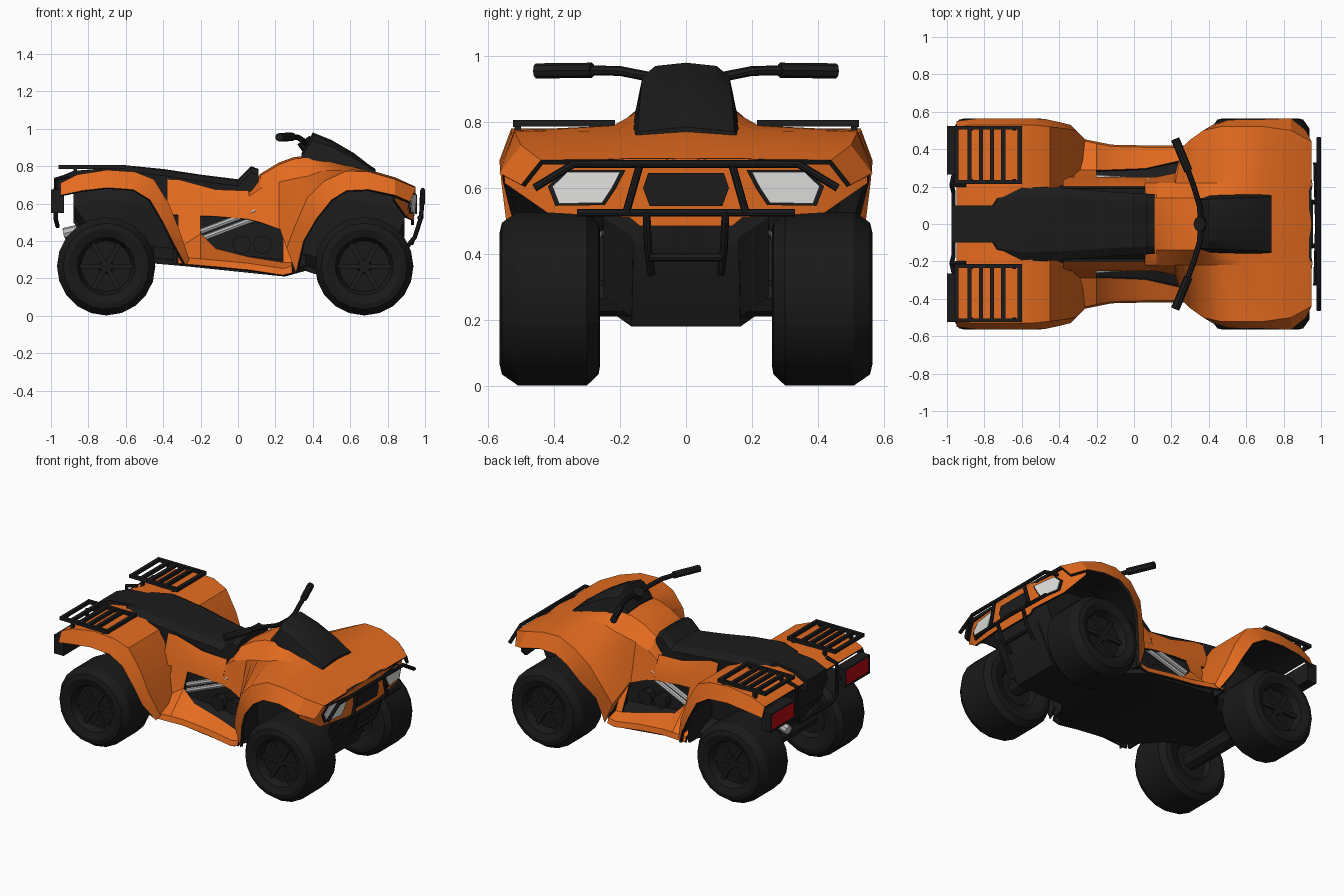
import bpy, bmesh, math
from mathutils import Vector, Matrix

if "Cube" in bpy.data.objects:
    bpy.data.objects.remove(bpy.data.objects["Cube"])

def material(name, *rgb):
    mat = bpy.data.materials.new(name)
    mat.use_nodes = True
    mat.diffuse_color = (*rgb, 1)
    mat.node_tree.nodes["Principled BSDF"].inputs["Base Color"].default_value = (*rgb, 1)
    return mat

ORANGE = material("orange plastic", .78, .148, .014)
BLACK = material("black plastic", .0115, .0115, .0115)
RUBBER = material("tyre rubber", .01, .01, .01)
SILVER = material("silver metal", .5, .5, .5)
WHITE = material("lamp white", .75, .75, .73)
RED = material("lamp red", .5, .003, .005)

def lerp(keys, x):
    """Piecewise linear value from (position, value) keys."""
    for (a, u), (b, v) in zip(keys, keys[1:]):
        if x <= b:
            return u + (v - u) * max(0, x - a) / (b - a)
    return keys[-1][1]

def finish(name, data, mats, mirror=True, thickness=0):
    """Link the data, mirror and thicken it, then shade the finished mesh."""
    for mat in mats:
        data.materials.append(mat)
    obj = bpy.data.objects.new(name, data)
    bpy.context.collection.objects.link(obj)
    bpy.ops.object.select_all(action="DESELECT")
    obj.select_set(True)
    bpy.context.view_layer.objects.active = obj
    bpy.ops.object.convert(target="MESH")
    obj = bpy.context.view_layer.objects.active
    if mirror:
        mod = obj.modifiers.new("Mirror", "MIRROR")
        mod.use_axis = (False, True, False)
        mod.use_clip = True
    if thickness:
        mod = obj.modifiers.new("Thickness", "SOLIDIFY")
        mod.thickness, mod.offset = thickness, -1
        mod.material_offset = mod.material_offset_rim = len(mats) - 1
    bpy.ops.object.convert(target="MESH")
    bpy.ops.object.shade_smooth_by_angle(angle=math.radians(25))

def finish_bmesh(name, bm, mats, mirror=True, thickness=0):
    mesh = bpy.data.meshes.new(name)
    bm.to_mesh(mesh)
    bm.free()
    finish(name, mesh, mats, mirror, thickness)

def loft(name, rows, mats, facing=None, thickness=0, caps=False, skip=lambda i, j: False):
    """Skin rows of points; facing gives the outer side of an open sheet."""
    bm = bmesh.new()
    grid = [[bm.verts.new(p) for p in row] for row in rows]
    for i, (near, far) in enumerate(zip(grid, grid[1:])):
        for j in range(len(near) - 1):
            if not skip(i, j):
                bm.faces.new((near[j], near[j + 1], far[j + 1], far[j]))
    if caps:
        bm.faces.new(grid[0])
        bm.faces.new(grid[-1])
    bmesh.ops.delete(bm, geom=[v for v in bm.verts if not v.link_faces], context="VERTS")
    bmesh.ops.remove_doubles(bm, verts=bm.verts, dist=.0001)
    bmesh.ops.recalc_face_normals(bm, faces=bm.faces)
    middle = sum((v.co for v in bm.verts), Vector()) / len(bm.verts)
    middle.y *= name.endswith("tyre")
    if sum(f.calc_area() * f.normal.dot(Vector(facing) if facing else f.calc_center_median() - middle)
           for f in bm.faces) < 0:
        bmesh.ops.reverse_faces(bm, faces=bm.faces)
    finish_bmesh(name, bm, mats, True, thickness)

def boxes(name, parts, mat):
    """One mirrored object from boxes, each given by its low and high corner."""
    bm = bmesh.new()
    for low, high in parts:
        low, high = Vector(low), Vector(high)
        place = Matrix.Translation((low + high) / 2) @ Matrix.Diagonal((*(high - low), 1))
        bmesh.ops.create_cube(bm, size=1, matrix=place)
    finish_bmesh(name, bm, [mat])

def tube(name, paths, radius, mat, mirror=True):
    curve = bpy.data.curves.new(name, "CURVE")
    curve.dimensions, curve.use_fill_caps = "3D", True
    curve.bevel_depth, curve.bevel_resolution = radius, 2
    for path in paths:
        spline = curve.splines.new("POLY")
        spline.points.add(len(path) - 1)
        for point, co in zip(spline.points, path):
            point.co = (*co, 1)
    finish(name, curve, [mat], mirror)

# Wheels: lathed tyre and recessed hub with spokes
PROFILE = [(.52, 0), (.52, .03), (.5, .04), (.5, .135), (.53, .145), (.55, .155), (.565, .2),
           (.558, .23), (.51, .263), (.3, .263), (.265, .23), (.26, .2), (.28, .13), (.31, .11), (.31, 0)]
for name, x in (("rear_wheel", -.705), ("front_wheel", .675)):
    centre = Vector((x, 0, .265))
    angles = [math.tau * k / 20 for k in range(21)]
    loft(name + "_tyre", [[centre + Vector((r * math.sin(a), y, -r * math.cos(a))) for y, r in PROFILE]
                          for a in angles], [RUBBER])
    bm = bmesh.new()
    for k in range(6):
        turn = Matrix.Translation(centre) @ Matrix.Rotation(math.tau * k / 6, 4, "Y")
        size = Matrix.Translation((.08, .505, 0)) @ Matrix.Diagonal((.12, .03, .025, 1))
        bmesh.ops.create_cube(bm, size=1, matrix=turn @ size)
    finish_bmesh(name + "_spokes", bm, [BLACK])
    tube(name + "_axle", [[(x, 0, .265), (x, .32, .265)]], .055, BLACK)

# Rear fender: crest and arch edge swept over the wheel
CREST = [(-.95, .52, .71), (-.86, .53, .755), (-.7, .53, .78), (-.55, .53, .77), (-.45, .52, .73),
         (-.37, .51, .6), (-.31, .5, .45), (-.26, .45, .3)]
ARCH = [(-.95, .55, .645), (-.83, .565, .67), (-.7, .565, .685), (-.56, .565, .675), (-.47, .56, .62),
        (-.4, .545, .5), (-.34, .53, .38), (-.28, .47, .27)]
loft("rear_fender", [[(c[0], .08, c[2]), c, a] for c, a in zip(CREST, ARCH)], [ORANGE, BLACK], (0, 0, 1), .018)

# Tank, hood and front fenders in one skin
TOP = [(-.38, .765), (-.3, .735), (-.1, .68), (.05, .665), (.12, .76), (.22, .82), (.33, .86), (.5, .84),
       (.72, .775), (.86, .735), (.95, .69)]
FLANK = [(.06, .6), (.35, .62), (.47, .72), (.6, .77), (.72, .765), (.86, .72), (.95, .685)]
CREST = [(.06, .25, .525), (.12, .25, .51), (.22, .27, .475), (.26, .41, .36), (.3, .45, .47), (.37, .5, .63),
         (.46, .52, .72), (.58, .52, .775), (.7, .52, .77), (.84, .5, .73), (.95, .44, .685)]
ARCH = [(.06, .252, .515), (.12, .252, .5), (.23, .275, .46), (.31, .42, .23), (.35, .46, .4), (.42, .53, .52),
        (.5, .555, .62), (.58, .56, .67), (.7, .56, .675), (.84, .565, .645), (.92, .5, .61)]
rows = []
for crest, arch in zip(CREST, ARCH):
    x = crest[0]
    high, low = lerp(TOP, x), lerp(FLANK, x)
    rows.append([(x, 0, high), (x, .14, high - .01), (x, .22, (high + low) / 2), crest, arch])
loft("hood_and_front_fender", rows, [ORANGE, BLACK], (0, 0, 1), .018)

# Side panels with an opening and a footboard
OPEN_TOP = [(-.32, .54), (-.2, .535), (.03, .525), (.25, .46)]
OPEN_LOW = [(-.32, .36), (-.2, .44), (-.12, .36), (.03, .32), (.25, .285)]
OPEN_SIDE = [(-.2, .29), (.03, .29), (.25, .34)]
FOOT = [(-.32, .28), (.03, .25), (.26, .215), (.31, .24)]
rows = []
for x in (-.38, -.32, -.2, -.12, .06, .24, .29):
    foot, top = lerp(FOOT, x), lerp(OPEN_TOP, x)
    width = .42 + .2 * max(0, -x - .1)
    rows.append([(x, .2, min(lerp(TOP, x), .74) - .01), (x, .235, top + .08), (x, .25, top),
                 (x, lerp(OPEN_SIDE, x), lerp(OPEN_LOW, x)), (x, width - .01, foot + .035), (x, width, foot)])
loft("side_panel", rows, [ORANGE, BLACK], (0, 1, 1), .015,
     skip=lambda i, j: (i == 0 and j > 1) or (i > 3 and j < 2) or (j == 2 and 2 <= i <= 4))

# Chassis and belly pan: position, underside height, half width, top height, side half width
rows = []
for x, low, w, high, side in (
        (-.88, .5, .2, .69, .25), (-.75, .32, .18, .72, .25), (-.45, .28, .25, .7, .25), (-.28, .265, .4, .66, .2),
        (.25, .21, .4, .62, .2), (.36, .24, .25, .7, .25), (.55, .18, .165, .72, .25), (.78, .18, .165, .7, .25),
        (.89, .42, .16, .66, .25)):
    rows.append([(x, 0, high), (x, side - .06, high), (x, side, high - .1), (x, side, low + .09), (x, w, low + .03),
                 (x, w, low), (x, 0, low)])
loft("chassis", rows, [BLACK], caps=True)
boxes("wheel_well_wall", [((.285, .19, .25), (.3, .4, .45)), ((-.345, .19, .28), (-.33, .45, .45))], BLACK)

# Engine covers and pipes behind the opening
tube("engine_cover", [[(x, .15, .38), (x, .25, .38)] for x in (.02, .13)], .05, BLACK)
tube("side_pipe", [[(-.2, .25, z), (.09, .225, z + .11)] for z in (.41, .45)], .016, SILVER)
tube("exhaust", [[(-.8, .22, .47), (-.93, .24, .44)]], .03, SILVER, mirror=False)

# Seat and tail
SEAT = [(-.76, .785), (-.6, .805), (-.4, .785), (-.2, .755), (0, .73), (.07, .8), (.11, .785)]
SEAT_WIDTH = [(-.76, .11), (-.73, .17), (-.6, .2), (-.4, .195), (-.1, .17), (.11, .16)]
rows = []
for x in (-.76, -.73, -.6, -.4, -.2, -.1, 0, .07, .11):
    high, w = lerp(SEAT, x), lerp(SEAT_WIDTH, x)
    rows.append([(x, 0, high), (x, w * .75, high - .005), (x, w, high - .035), (x, w, .64), (x, 0, .64)])
loft("seat", rows, [BLACK], caps=True)
loft("seat_tail", [[(x, 0, z), (x, .1, z), (x, .1, .66), (x, 0, .66)]
                   for x, z in ((-.975, .735), (-.88, .775), (-.7, .79))], [BLACK], caps=True)

# Instrument cowl
COWL = [(.34, .87), (.4, .98), (.5, .94), (.62, .87), (.73, .785)]
rows = []
for x in (.34, .4, .5, .62, .7, .735):
    high, low = lerp(COWL, x), lerp(TOP, x) - .04
    w = .152 + .05 * (x - .34)
    rows.append([(x, 0, high), (x, w * .6, high - .01), (x, w * .85, high - (high - low) * .25),
                 (x, w, low), (x, 0, low)])
loft("cowl", rows, [BLACK], caps=True)

# Handlebar
tube("handlebar", [[(.36, 0, .92), (.35, .1, .935), (.32, .2, .955), (.28, .31, .957)]], .015, BLACK)
tube("grip", [[(.29, .285, .957), (.22, .455, .955)]], .023, BLACK)
tube("steering_column", [[(.42, 0, .84), (.35, 0, .94)]], .04, BLACK, mirror=False)

# Rear racks with feet
bars = [((-.96, y, .785), (-.6, y + .02, .807)) for y in (.215, .505)]
bars += [((x, .215, .786), (x + .022, .525, .806)) for x in (-.96, -.89, -.83, -.77, -.71, -.622)]
bars += [((x, y, .72), (x + .02, y + .02, .79)) for x in (-.88, -.65) for y in (.22, .5)]
boxes("rear_rack", bars, BLACK)

# Tail lamps framed by their housing, and rear bar
frame = [((-1, .265, z), (-.93, .525, z + .012)) for z in (.55, .663)]
frame += [((-1, y, .55), (-.93, y + .012, .675)) for y in (.265, .513)]
boxes("tail_housing", frame + [((-.99, .27, .555), (-.93, .52, .67))], BLACK)
boxes("tail_lamp", [((-.996, .277, .562), (-.988, .513, .663))], RED)
tube("rear_bar", [[(-.965, 0, .48), (-.965, .17, .48), (-.975, .21, .52), (-.975, .21, .73), (-.9, .21, .75)],
                  [(-.975, .21, .61), (-.96, .28, .61)]], .012, BLACK)

# Front mask: distance from the middle, top, bottom and backward lean
MASK = [(0, .95), (.17, .95), (.42, .915), (.55, .84)]
loft("front_mask", [[(lerp(MASK, y), y, top), (lerp(MASK, y) - back, y, low)] for y, top, low, back in
                    ((0, .69, .485, .01), (.14, .69, .485, .01), (.17, .69, .51, .01), (.42, .68, .525, .01),
                     (.55, .65, .615, 0))], [ORANGE, BLACK], (1, 0, 0), .015)

def plate(name, outline, scale, lift, mat, mirror=True):
    bm = bmesh.new()
    middle = sum((Vector(p) for p in outline), Vector((0, 0))) / len(outline)
    points = [middle + (Vector(p) - middle) * scale for p in reversed(outline)]
    bm.faces.new([bm.verts.new((lerp(MASK, abs(y)) + lift, y, z)) for y, z in points])
    finish_bmesh(name, bm, [mat], mirror, .009)

# Headlamps and grille
LAMP = [(.2, .648), (.36, .648), (.405, .605), (.385, .553), (.255, .555), (.225, .6)]
GRILLE = [(-.115, .645), (.115, .645), (.13, .6), (.11, .545), (-.11, .545), (-.13, .6)]
plate("headlamp_frame", LAMP, 1.14, .005, BLACK)
plate("headlamp", LAMP, 1, .01, WHITE)
plate("grille", GRILLE, 1, .006, BLACK, mirror=False)

# Front guard
tube("front_guard", [
    [(.988, 0, .673), (.988, .34, .673), (.988, .46, .6)], [(.985, .14, .67), (.98, .18, .53)],
    [(.98, 0, .525), (.97, .33, .525)], [(.98, .12, .53), (.945, .115, .42), (.88, .105, .34)],
    [(.93, 0, .39), (.93, .11, .39)]], .012, BLACK)
